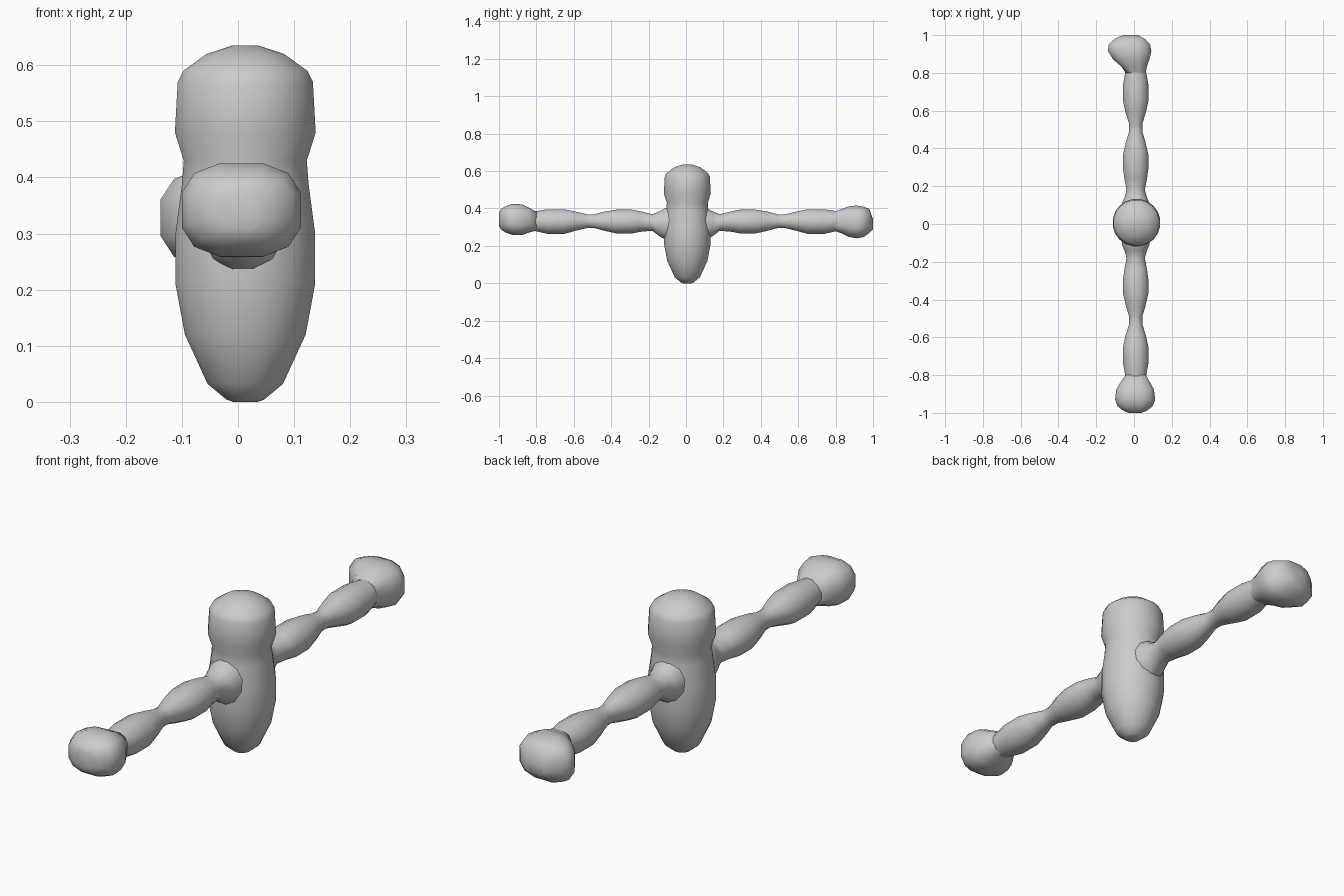
import bpy, bmesh
from math import sin, cos, pi, copysign


def loft(name, rings, sides, axis):
    """Skin rings of (position, centre_a, centre_b, radius_a, radius_b, squareness)."""
    bm = bmesh.new()
    loops = []
    for p, ca, cb, ra, rb, e in rings:
        loop = []
        for i in range(sides):
            t = 2 * pi * (i + 0.5) / sides
            a = ca + ra * copysign(abs(cos(t)) ** e, cos(t))
            b = cb + rb * copysign(abs(sin(t)) ** e, sin(t))
            loop.append(bm.verts.new((a, b, p) if axis == 'Z' else (a, p, b)))
        loops.append(loop)
    for l0, l1 in zip(loops, loops[1:]):
        for i in range(sides):
            j = (i + 1) % sides
            bm.faces.new((l0[i], l0[j], l1[j], l1[i]))
    bm.faces.new(loops[0])
    bm.faces.new(loops[-1])
    bmesh.ops.recalc_face_normals(bm, faces=bm.faces)
    me = bpy.data.meshes.new(name)
    bm.to_mesh(me)
    bm.free()
    ob = bpy.data.objects.new(name, me)
    bpy.context.collection.objects.link(ob)
    bpy.ops.object.select_all(action='DESELECT')
    ob.select_set(True)
    bpy.context.view_layer.objects.active = ob
    bpy.ops.object.shade_smooth_by_angle(angle=pi / 3)
    return ob


# Body and head: one upright waisted capsule
profile = [(0, .022), (.004, .034), (.032, .068), (.12, .109), (.21, .126), (.30, .126),
           (.39, .114), (.43, .111), (.48, .127), (.57, .122), (.59, .112),
           (.62, .07), (.635, .024)]
loft("body", [(z, .013, .007, r, r, 1) for z, r in profile], 20, 'Z')

# Arms: bulging upper and lower segments with a flared shoulder
arm = [(.03, .32, .08, .095), (.11, .318, .075, .088), (.14, .318, .062, .070),
       (.18, .325, .05, .046), (.24, .33, .062, .056), (.29, .33, .069, .066),
       (.37, .33, .069, .066), (.44, .332, .052, .052), (.49, .332, .036, .038),
       (.53, .332, .036, .038), (.59, .332, .056, .053), (.65, .33, .069, .068),
       (.74, .33, .069, .068), (.80, .332, .058, .056), (.86, .332, .052, .052)]
for side, s in (("front", -1), ("back", 1)):
    loft(side + "_arm", [(s * y, .009, z, rx, rz, 1) for y, z, rx, rz in arm], 12, 'Y')

# Hands: blunt, slightly boxy fists
front_hand = [(.80, .009, .332, .055, .052), (.835, .007, .337, .078, .066),
              (.875, .006, .34, .102, .084), (.93, .006, .342, .109, .085),
              (.965, .006, .342, .095, .072), (.99, .006, .342, .062, .055),
              (1.0, .006, .342, .034, .035)]
back_hand = [(.80, .009, .332, .055, .054), (.835, .0, .332, .070, .068),
             (.87, -.014, .33, .098, .084), (.915, -.023, .328, .118, .090),
             (.95, -.025, .328, .113, .083), (.98, -.022, .334, .082, .066),
             (1.0, -.02, .315, .040, .028)]
for name, s, rings in (("front_hand", -1, front_hand), ("back_hand", 1, back_hand)):
    loft(name, [(s * y, x, z, rx, rz, .75) for y, x, z, rx, rz in rings], 12, 'Y')
